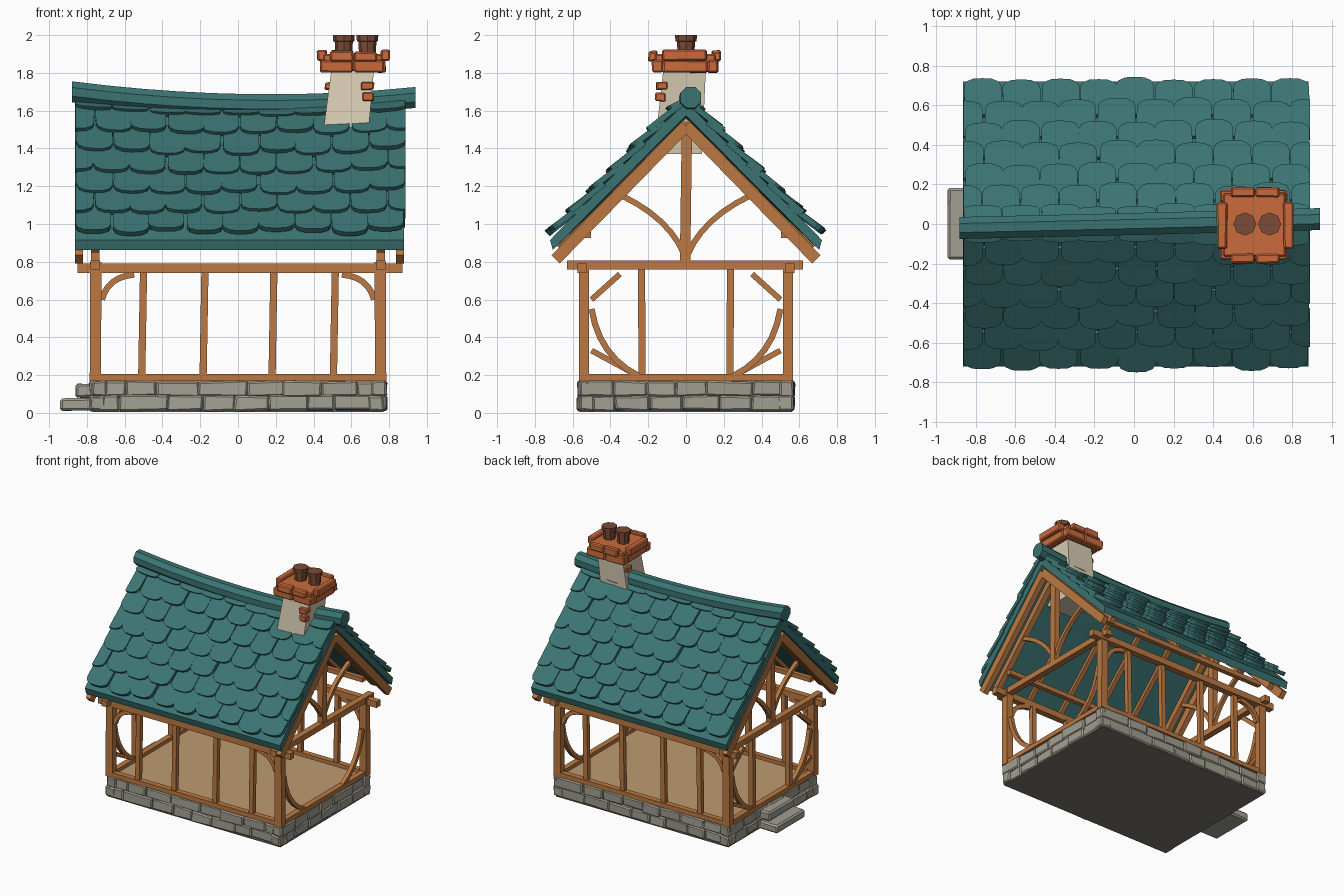
import bpy, bmesh, math, random
from mathutils import Vector

random.seed(7)
if "Cube" in bpy.data.objects:
    bpy.data.objects.remove(bpy.data.objects["Cube"], do_unlink=True)

X, Y = Vector((1, 0, 0)), Vector((0, 1, 0))
rnd = random.uniform


def material(name, rgb):
    m = bpy.data.materials.new(name)
    m.use_nodes = True
    m.diffuse_color = (*rgb, 1)
    m.node_tree.nodes["Principled BSDF"].inputs["Base Color"].default_value = (*rgb, 1)
    return m


TEAL = material("teal slate", (0.043, 0.174, 0.168))
WOOD = material("timber", (0.50, 0.19, 0.055))
STONE = material("grey stone", (0.36, 0.35, 0.29))
DARK = material("dark underside", (0.19, 0.18, 0.155))
FLOOR = material("tan floor", (0.52, 0.33, 0.17))
PLASTER = material("cream plaster", (0.70, 0.62, 0.46))
BRICK = material("orange brick", (0.59, 0.145, 0.044))
CLAY = material("brown clay", (0.20, 0.07, 0.037))


def part(name, mat, build, bevel=0):
    """Make one object from a function that fills a bmesh."""
    bm = bmesh.new()
    build(bm)
    bmesh.ops.recalc_face_normals(bm, faces=bm.faces)
    me = bpy.data.meshes.new(name)
    bm.to_mesh(me)
    bm.free()
    me.materials.append(mat)
    ob = bpy.data.objects.new(name, me)
    bpy.context.collection.objects.link(ob)
    if bevel:
        mod = ob.modifiers.new("Bevel", 'BEVEL')
        mod.width, mod.segments = bevel, 1


def loft(bm, rings):
    """Skin a list of equal rings and cap both ends."""
    vs = [[bm.verts.new(p) for p in r] for r in rings]
    n = len(vs[0])
    for a, b in zip(vs, vs[1:]):
        for i in range(n):
            j = (i + 1) % n
            bm.faces.new((a[i], a[j], b[j], b[i]))
    bm.faces.new(vs[0])
    bm.faces.new(vs[-1])


def box(bm, lo, hi, jit=0):
    rings = [[Vector((x, y, z)) for x, y in
              ((lo[0], lo[1]), (hi[0], lo[1]), (hi[0], hi[1]), (lo[0], hi[1]))]
             for z in (lo[2], hi[2])]
    for r in rings:
        for p in r:
            p += Vector((rnd(-jit, jit), rnd(-jit, jit), rnd(-jit, jit)))
    loft(bm, rings)


def sweep(bm, pts, w, d, axis):
    """Rectangular timber along points; axis is the depth direction."""
    pts = [Vector(p) for p in pts]
    rings = []
    for i, p in enumerate(pts):
        t = (pts[min(i + 1, len(pts) - 1)] - pts[max(i - 1, 0)]).normalized()
        n = t.cross(axis).normalized() * w / 2
        e = axis * d / 2
        rings.append([p + n + e, p + n - e, p - n - e, p - n + e])
    loft(bm, rings)


def arc(a, c, b, n=6):
    a, b, c = Vector(a), Vector(b), Vector(c)
    return [a * (1 - t) ** 2 + c * 2 * t * (1 - t) + b * t * t
            for t in (i / n for i in range(n + 1))]


def sag(x, y):
    """Height change of the roof: low mid-ridge, fading out at the eaves."""
    return (0.04 * (x / 0.87) ** 2 - 0.027) * max(0, 1 - abs(y) / 0.72)


# Stone footing: two uneven courses of rough blocks
def footing(bm):
    box(bm, (-0.75, -0.54, 0.02), (0.75, 0.54, 0.16))
    for along, half, out in ((0, 0.787, 0.575), (1, 0.572, 0.787)):
        for s in (-1, 1):
            for z0, z1 in ((0.012, 0.092), (0.088, 0.168)):
                u = -half
                while u < half - 0.01:
                    e = u + rnd(0.14, 0.26)
                    if e > half - 0.12:
                        e = half
                    o = out - rnd(0, 0.018)
                    lo, hi = sorted((s * o, s * (o - 0.08)))
                    if along == 0:
                        box(bm, (u, lo, z0), (e, hi, z1), 0.006)
                    else:
                        box(bm, (lo, u, z0), (hi, e, z1), 0.006)
                    u = e


part("stone_footing", STONE, footing, 0.009)
part("base_underside", DARK, lambda bm: box(bm, (-0.77, -0.56, 0.004), (0.77, 0.56, 0.013)))


def steps(bm):
    box(bm, (-0.94, -0.18, 0.01), (-0.76, 0.18, 0.078), 0.003)
    box(bm, (-0.86, -0.16, 0.08), (-0.76, 0.16, 0.155), 0.003)


part("entrance_steps", STONE, steps, 0.012)
part("floor", FLOOR, lambda bm: box(bm, (-0.76, -0.545, 0.16), (0.76, 0.545, 0.177)))


# Timber walls
def walls(bm):
    for s in (-1, 1):
        y = s * 0.54
        sweep(bm, [(-0.77, y, 0.188), (0.77, y, 0.188)], 0.036, 0.045, Y)
        sweep(bm, [(-0.85, s * 0.55, 0.766), (0.87, s * 0.55, 0.766)], 0.05, 0.05, Y)
        for x in (-0.505, -0.18, 0.185, 0.51):
            sweep(bm, [(x - 0.005, y, 0.18), (x + 0.005, y, 0.755)], 0.038, 0.036, Y)
        for e in (-1, 1):
            sweep(bm, [(e * 0.755, y, 0.168), (e * 0.753, y, 0.8)], 0.06, 0.055, Y)
            sweep(bm, arc((e * 0.72, y, 0.6), (e * 0.69, y, 0.72), (e * 0.55, y, 0.732)),
                  0.032, 0.03, Y)
        # End wall pieces
        x = s * 0.755
        sweep(bm, [(x, -0.54, 0.188), (x, 0.54, 0.188)], 0.036, 0.045, X)
        sweep(bm, [(x, -0.63, 0.783), (x, 0.62, 0.783)], 0.046, 0.05, X)
        for e in (-1, 1):
            sweep(bm, arc((x, e * 0.5, 0.55), (x, e * 0.46, 0.3), (x, e * 0.25, 0.195)),
                  0.032, 0.032, X)
            if s < 0:
                sweep(bm, [(x, e * 0.232, 0.19), (x, e * 0.236, 0.77)], 0.038, 0.038, X)
                sweep(bm, [(x, e * 0.5, 0.6), (x, e * 0.35, 0.735)], 0.03, 0.03, X)
                sweep(bm, [(x, e * 0.5, 0.33), (x, e * 0.26, 0.2)], 0.03, 0.03, X)


part("wall_frame", WOOD, walls)


# Gable trusses, rafters and side purlins
def trusses(bm):
    for s in (-1, 1):
        x = s * 0.755
        barge = s * 0.849 + 0.008
        sweep(bm, [(x, -0.005, 0.8), (x, 0.005, 1.52)], 0.055, 0.045, X)
        sweep(bm, [(-0.76, s * 0.52, 0.945), (0.76, s * 0.52, 0.945)], 0.036, 0.036, Y)
        for e in (-1, 1):
            sweep(bm, arc((x, e * 0.01, 0.84), (x, e * 0.09, 1.03), (x, e * 0.34, 1.15)),
                  0.03, 0.03, X)
            sweep(bm, [(barge, 0, 1.52), (barge, e * 0.69, 0.813)], 0.062, 0.042, X)
            sweep(bm, [(x, 0, 1.535), (x, e * 0.66, 0.865)], 0.045, 0.045, X)
            for xi in (0.145, 0.44):
                sweep(bm, [(s * xi, 0, 1.545 + sag(xi, 0)), (s * xi, e * 0.675, 0.876)],
                      0.03, 0.035, X)


part("roof_timbers", WOOD, trusses)


# Roof boards under the tiles
def boards(bm):
    sec = [(0, 1.56), (0.705, 0.863), (0.72, 0.915), (0, 1.635)]
    for s in (-1, 1):
        loft(bm, [[(x, s * y, z + sag(x, y)) for y, z in sec]
                  for x in (-0.863, -0.6, -0.3, 0, 0.3, 0.6, 0.88)])


part("roof_boards", TEAL, boards)


# Overlapping tiles with rounded lower corners
W = 0.194
TIP = [(0.5, 0), (0.5, 0.78), (0.43, 0.91), (0.25, 0.985), (0, 1)]
SHAPE = TIP + [(-u, v) for u, v in TIP[-2::-1]]


def tiles(bm):
    for s in (-1, 1):
        down = Vector((0, s, -1)).normalized()
        out = Vector((0, s, 1)).normalized()
        for row in range(7):
            tip = 0.702 - 0.107 * row
            for col in range(10):
                cx = -0.86 + W * (col + (0 if row % 2 else 0.5)) + rnd(-0.008, 0.008)
                length = min(0.23, tip * 1.41) + rnd(-0.014, 0.014)
                top = Vector((0, s * max(tip - 0.163, 0), 0))
                top.z = 1.637 - abs(top.y)
                lift, skew = rnd(0.024, 0.036), rnd(-0.03, 0.03)
                ring = []
                for u, v in SHAPE:
                    p = top + down * (v * length) + out * (0.004 + lift * v)
                    p.x = max(-0.86, min(0.888, cx + u * W * 0.98 + skew * v * W))
                    p.z += sag(p.x, p.y)
                    ring.append(p)
                if max(p.x for p in ring) - min(p.x for p in ring) > 0.03:
                    loft(bm, [[p - out * 0.015 for p in ring], [p + out * 0.015 for p in ring]])


part("roof_tiles", TEAL, tiles)


# Sagging ridge roll
def ridge(bm):
    rings = []
    for p in arc((-0.88, -0.02, 1.70), (0.06, 0.0, 1.58), (0.94, 0.025, 1.67), 10):
        rings.append([p + Vector((0, math.cos(a), math.sin(a))) * 0.06
                      for a in (math.pi * (k + 0.5) / 4 for k in range(8))])
    loft(bm, rings)


part("ridge_roll", TEAL, ridge)


# Chimney
def shaft(bm):
    def ring(x0, x1, y0, y1, z):
        return [(x0, y0, z), (x1, y0, z), (x1, y1, z), (x0, y1, z)]
    loft(bm, [ring(0.435, 0.68, -0.17, 0.085, 1.37), ring(0.495, 0.72, -0.12, 0.105, 1.82)])


part("chimney_shaft", PLASTER, shaft)


def cap(bm):
    box(bm, (0.45, -0.165, 1.81), (0.765, 0.155, 1.9))
    for s in (-1, 1):
        # Lower course of paired bricks, then raised bricks on each side
        y = s * 0.147 - 0.005
        box(bm, (0.434, y - 0.028, 1.802), (0.605, y + 0.028, 1.868), 0.003)
        box(bm, (0.612, y - 0.028, 1.802), (0.774, y + 0.028, 1.868), 0.003)
        x = 0.61 + s * 0.148
        box(bm, (x - 0.025, -0.125, 1.802), (x + 0.025, 0.115, 1.868), 0.003)
        x = 0.612 + s * 0.168
        box(bm, (x - 0.025, -0.125, 1.862), (x + 0.025, 0.11, 1.922), 0.003)
        y = -0.007 + s * 0.168
        box(bm, (0.49, y - 0.024, 1.862), (0.61, y + 0.024, 1.918), 0.003)
        box(bm, (0.616, y - 0.024, 1.862), (0.735, y + 0.024, 1.912), 0.003)


part("chimney_cap", BRICK, cap, 0.008)


def accents(bm):
    box(bm, (0.652, -0.158, 1.71), (0.722, -0.10, 1.752), 0.003)
    box(bm, (0.66, -0.162, 1.65), (0.718, -0.11, 1.695), 0.003)
    box(bm, (0.46, 0.02, 1.71), (0.50, 0.09, 1.75), 0.003)


part("chimney_bricks", BRICK, accents, 0.006)


def pots(bm):
    profile = ((0.044, 1.89), (0.048, 1.965), (0.056, 1.968), (0.058, 2.0))
    for x in (0.56, 0.685):
        loft(bm, [[(x + r * math.cos(k * math.pi / 4), r * math.sin(k * math.pi / 4), z)
                   for k in range(8)] for r, z in profile])


part("chimney_pots", CLAY, pots)
